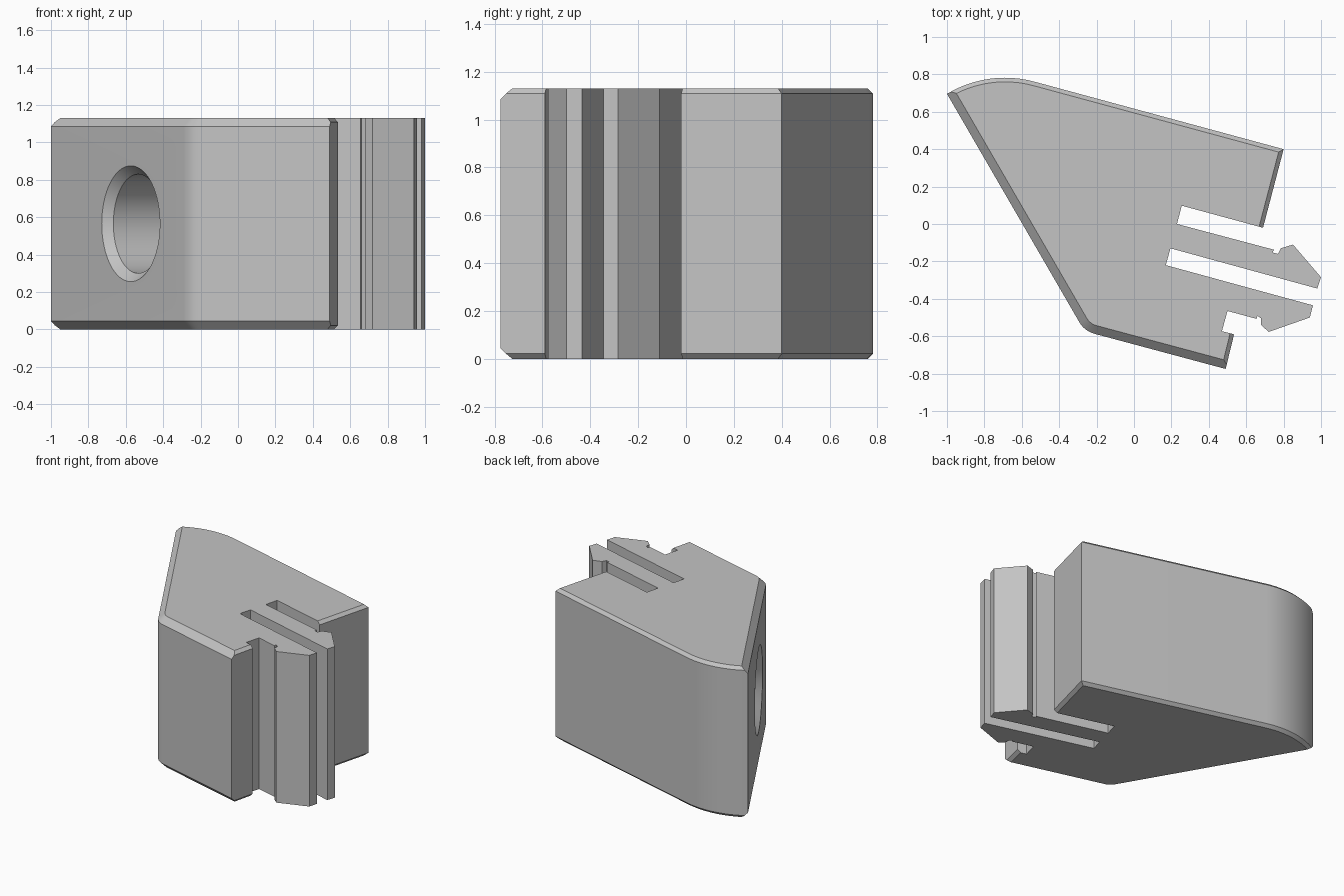
import bpy
import bmesh
from math import cos, sin, radians, pi
from mathutils import Vector

H = 1.13            # block height
WIDE, FINE = 0.045, 0.022   # chamfer widths

if "Cube" in bpy.data.objects:
    bpy.data.objects.remove(bpy.data.objects["Cube"])

grey = bpy.data.materials.new("light_grey")
grey.use_nodes = True
grey.diffuse_color = (0.55, 0.55, 0.55, 1)
grey.node_tree.nodes["Principled BSDF"].inputs["Base Color"].default_value = (0.55, 0.55, 0.55, 1)


def arc(cx, cy, r, start, end, steps):
    angles = [radians(start + (end - start) * i / steps) for i in range(steps + 1)]
    return [(cx + r * cos(a), cy + r * sin(a)) for a in angles]


def add_object(name, bm):
    bmesh.ops.recalc_face_normals(bm, faces=bm.faces)
    mesh = bpy.data.meshes.new(name)
    bm.to_mesh(mesh)
    bm.free()
    mesh.materials.append(grey)
    obj = bpy.data.objects.new(name, mesh)
    bpy.context.collection.objects.link(obj)
    return obj


# Plan outline, counter-clockwise: slanted face, rounded corner, front face
front = arc(-0.179, -0.461, 0.13, 210, 255, 6) + [(0.49, -0.775)]
# Notch, lower barbed prong, slot, upper barbed prong, slot
clip = [(0.535, -0.59), (0.47, -0.573), (0.50, -0.465), (0.655, -0.507),
        (0.66, -0.49), (0.68, -0.505), (0.68, -0.54), (0.72, -0.577),
        (0.94, -0.50), (0.957, -0.435), (0.17, -0.22), (0.195, -0.13),
        (0.98, -0.345), (1.0, -0.285), (0.85, -0.11), (0.785, -0.13),
        (0.77, -0.16), (0.74, -0.152), (0.75, -0.138), (0.23, 0.0),
        (0.255, 0.098), (0.69, -0.02)]
# Back face running into the large rounded back corner
back = [(0.80, 0.40)] + arc(-0.69, 0.182, 0.6, 75, 121.1, 12)
outline = front + clip + back

# Extrude the outline
bm = bmesh.new()
base = bm.faces.new([bm.verts.new((x, y, 0)) for x, y in outline])
top = bmesh.ops.extrude_face_region(bm, geom=[base], use_keep_orig=True)["geom"]
bmesh.ops.translate(bm, vec=(0, 0, H), verts=[g for g in top if isinstance(g, bmesh.types.BMVert)])
bmesh.ops.recalc_face_normals(bm, faces=bm.faces)

# Fine chamfers on the two end faces beside the prongs
ends = [{front[-1], clip[0]}, {clip[-1], back[0]}]


def is_end_edge(e):
    a, b = (v.co for v in e.verts)
    if abs(a.z - b.z) > 0.01:
        return False
    return any(all(min((v.co.xy - Vector(p)).length for p in pair) < 1e-4 for v in e.verts)
               for pair in ends)


bmesh.ops.bevel(bm, geom=[e for e in bm.edges if is_end_edge(e)], offset=FINE,
                offset_type='OFFSET', segments=1, affect='EDGES')

# Chamfer the remaining outer edges, top and bottom, with slicing planes
walls = list(zip(front, front[1:])) + list(zip(back, back[1:])) + [(back[-1], front[0])]
for (ax, ay), (bx, by) in walls:
    out = Vector((by - ay, ax - bx, 0)).normalized()
    width = FINE if out.y > 0 else WIDE
    for z, up in ((H - width, 1), (width, -1)):
        bmesh.ops.bisect_plane(bm, geom=bm.verts[:] + bm.edges[:] + bm.faces[:], dist=1e-5,
                               plane_co=(ax, ay, z), plane_no=out + Vector((0, 0, up)),
                               clear_outer=True)
        bmesh.ops.holes_fill(bm, edges=[e for e in bm.edges if e.is_boundary])
bmesh.ops.remove_doubles(bm, verts=bm.verts, dist=1e-4)
block = add_object("clip_block", bm)

# Countersunk blind bore, cut square into the slanted face
axis = Vector((cos(pi / 6), sin(pi / 6), 0))
side = Vector((-axis.y, axis.x, 0))
mouth = Vector((-0.573, -0.041, 0.565))
bm = bmesh.new()
rings = []
for depth, r in ((-0.05, 0.36), (0.045, 0.265), (0.5, 0.265)):
    rings.append([bm.verts.new(mouth + axis * depth + side * r * cos(2 * pi * i / 64)
                               + Vector((0, 0, r * sin(2 * pi * i / 64)))) for i in range(64)])
for lower, upper in zip(rings, rings[1:]):
    for i in range(64):
        j = (i + 1) % 64
        bm.faces.new((lower[i], lower[j], upper[j], upper[i]))
bm.faces.new(rings[0])
bm.faces.new(rings[-1])
cutter = add_object("bore_cutter", bm)
cutter.hide_render = True

cut = block.modifiers.new("bore", 'BOOLEAN')
cut.operation = 'DIFFERENCE'
cut.solver = 'EXACT'
cut.object = cutter
bpy.ops.object.select_all(action='DESELECT')
bpy.context.view_layer.objects.active = block
block.select_set(True)
bpy.ops.object.modifier_apply(modifier=cut.name)
bpy.data.objects.remove(cutter)
bpy.ops.object.shade_smooth_by_angle(angle=radians(25))
